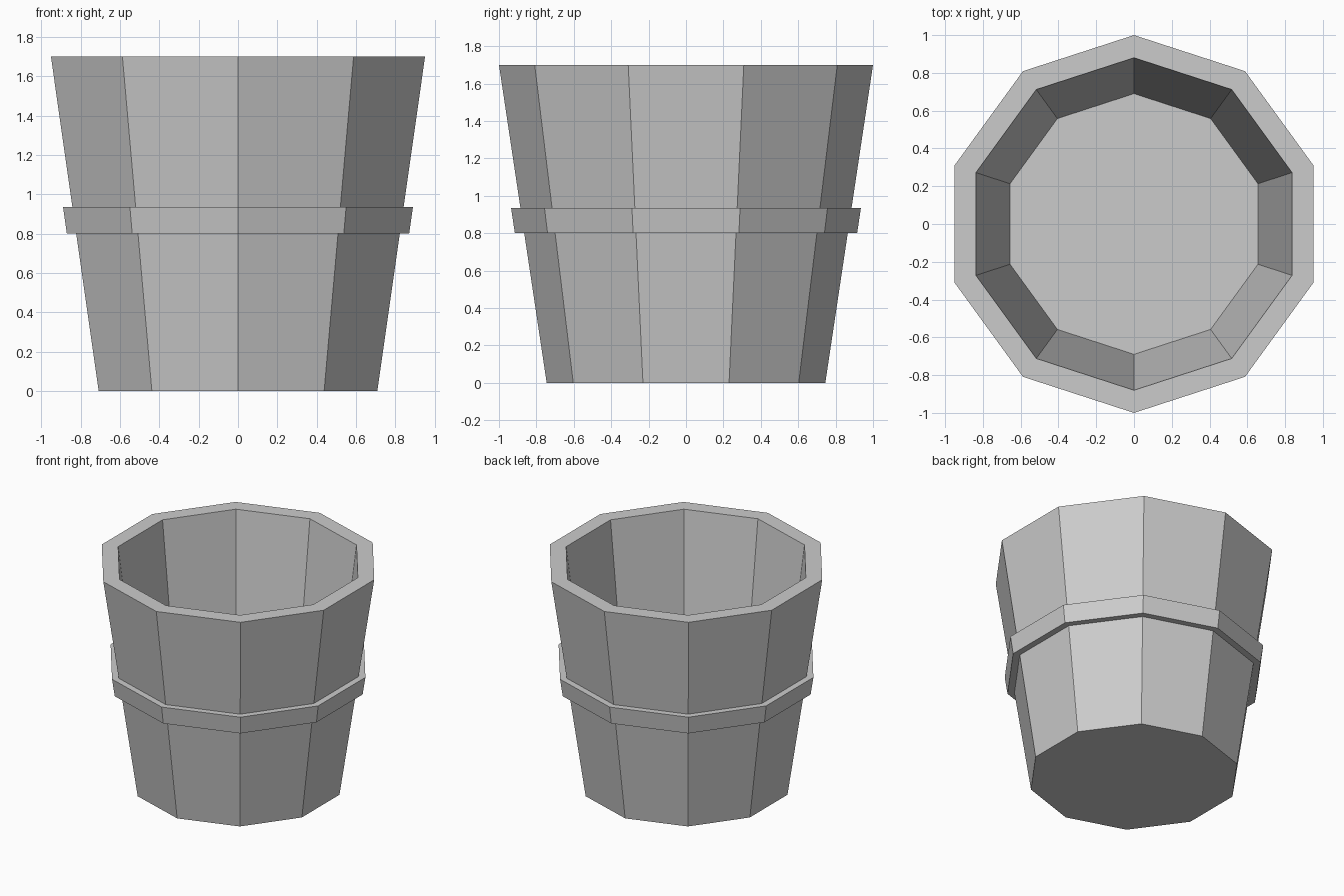
import bpy, bmesh
from math import pi, cos, sin

if "Cube" in bpy.data.objects:
    bpy.data.objects.remove(bpy.data.objects["Cube"])

SIDES = 10


def lathe(name, profile, cap_ends=False):
    """Revolve a (radius, z) profile into flat facets, with a corner facing the front."""
    bm = bmesh.new()
    rings = []
    for r, z in profile:
        rings.append([bm.verts.new((r * cos(-pi / 2 + 2 * pi * i / SIDES),
                                    r * sin(-pi / 2 + 2 * pi * i / SIDES), z))
                      for i in range(SIDES)])
    for a, b in zip(rings, rings[1:]):
        for i in range(SIDES):
            j = (i + 1) % SIDES
            bm.faces.new((a[i], a[j], b[j], b[i]))
    if cap_ends:
        bm.faces.new(rings[0][::-1])
        bm.faces.new(rings[-1])
    mesh = bpy.data.meshes.new(name)
    bm.to_mesh(mesh)
    bm.free()
    obj = bpy.data.objects.new(name, mesh)
    bpy.context.collection.objects.link(obj)
    return obj


def wall_radius(z):
    return 0.745 + 0.15 * z


# Tapered bucket: underside, outer wall, rim, inner wall, inner floor
lathe("bucket", [(0.745, 0), (1.0, 1.7), (0.88, 1.7), (0.69, 0.12)], cap_ends=True)

# Raised hoop around the middle
low, high, thick = 0.80, 0.935, 0.05
lathe("hoop", [(wall_radius(low), low), (wall_radius(low) + thick, low),
               (wall_radius(high) + thick, high), (wall_radius(high), high)])
